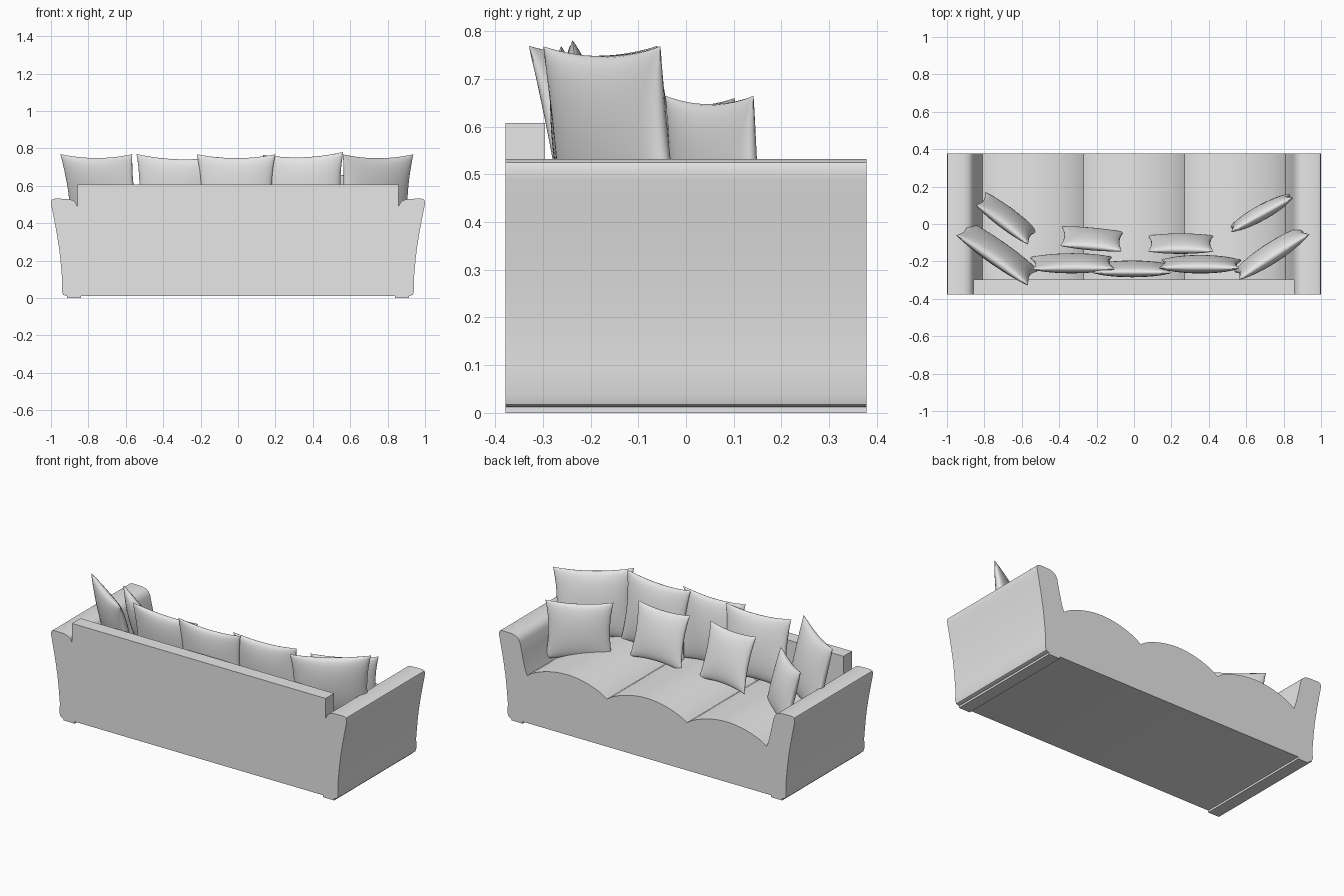
import bpy, bmesh, math
from mathutils import Matrix, Vector

if "Cube" in bpy.data.objects:
    bpy.data.objects.remove(bpy.data.objects["Cube"], do_unlink=True)

# One plain fabric colour
fabric = bpy.data.materials.new("light_grey_fabric")
fabric.use_nodes = True
GREY = (0.8, 0.8, 0.8, 1.0)
fabric.diffuse_color = GREY
fabric.node_tree.nodes["Principled BSDF"].inputs["Base Color"].default_value = GREY

DEPTH = 0.378  # half depth of the sofa


def finish(name, bm, angle=30):
    bmesh.ops.recalc_face_normals(bm, faces=bm.faces)
    mesh = bpy.data.meshes.new(name)
    bm.to_mesh(mesh)
    bm.free()
    mesh.materials.append(fabric)
    ob = bpy.data.objects.new(name, mesh)
    bpy.context.collection.objects.link(ob)
    bpy.ops.object.select_all(action='DESELECT')
    ob.select_set(True)
    bpy.context.view_layer.objects.active = ob
    bpy.ops.object.shade_smooth_by_angle(angle=math.radians(angle))
    return ob


def box(name, x0, x1, y0, y1, z0, z1):
    bm = bmesh.new()
    bmesh.ops.create_cube(bm, size=1)
    for v in bm.verts:
        v.co = Vector(((x0 + x1) / 2 + v.co.x * (x1 - x0),
                       (y0 + y1) / 2 + v.co.y * (y1 - y0),
                       (z0 + z1) / 2 + v.co.z * (z1 - z0)))
    return finish(name, bm)


def pillow(name, centre, w, h, thick, yaw, lean, roll=0, n=20, pinch=0.1):
    """Square cushion with pointed corners, hollow sides and a seam around the rim."""
    bm = bmesh.new()
    for side in (-1, 1):
        rows = []
        for j in range(n + 1):
            row = []
            for i in range(n + 1):
                # cosine spacing gives finer rings near the seam
                u = -math.cos(math.pi * i / n)
                v = -math.cos(math.pi * j / n)
                bulge = max(0.0, (1 - u * u) * (1 - v * v)) ** 0.45
                row.append(bm.verts.new((
                    w / 2 * u * (1 - pinch * (1 - v * v)),
                    side * thick / 2 * bulge,
                    h / 2 * v * (1 - pinch * (1 - u * u)))))
            rows.append(row)
        for j in range(n):
            for i in range(n):
                bm.faces.new((rows[j][i], rows[j][i + 1], rows[j + 1][i + 1], rows[j + 1][i]))
    bmesh.ops.remove_doubles(bm, verts=bm.verts, dist=1e-5)
    turn = (Matrix.Translation(centre)
            @ Matrix.Rotation(math.radians(yaw), 4, 'Z')
            @ Matrix.Rotation(math.radians(lean), 4, 'X')
            @ Matrix.Rotation(math.radians(roll), 4, 'Y'))
    bm.transform(turn)
    return finish(name, bm, 50)


# Body: arms and three rounded seats as one profile pulled through the depth
arm = [(0.92, 0.012), (0.935, 0.018), (0.942, 0.04), (0.94, 0.10), (0.949, 0.20),
       (0.957, 0.27), (0.97, 0.35), (0.985, 0.43), (0.997, 0.49), (1.0, 0.51),
       (0.996, 0.525), (0.98, 0.532), (0.91, 0.53), (0.885, 0.524), (0.868, 0.51),
       (0.858, 0.49), (0.845, 0.43), (0.825, 0.345), (0.81, 0.302)]
seats = []
STEPS = 16
for k in range(3):
    for i in range(STEPS + 1):
        if (k, i) == (0, 0) or (k, i) == (2, STEPS) or (k < 2 and i == STEPS):
            continue
        t = i / STEPS
        seats.append((0.81 - 0.54 * (k + t), 0.302 + 0.078 * math.sin(math.pi * t) ** 0.75))
profile = arm + seats + [(-x, z) for x, z in reversed(arm)]
bm = bmesh.new()
face = bm.faces.new([bm.verts.new((x, -DEPTH, z)) for x, z in profile])
ext = bmesh.ops.extrude_face_region(bm, geom=[face], use_keep_orig=True)
bmesh.ops.translate(bm, vec=(0, 2 * DEPTH, 0),
                    verts=[g for g in ext["geom"] if isinstance(g, bmesh.types.BMVert)])
finish("sofa_body", bm)

# Back rest and the two long feet
box("back_rest", -0.857, 0.857, -DEPTH, -0.296, 0.25, 0.608)
for side, label in ((1, "left"), (-1, "right")):
    xs = sorted((side * 0.84, side * 0.915))
    box(label + "_foot", xs[0], xs[1], -DEPTH, DEPTH, 0.0, 0.02)

# Large cushions against the back and arms
pillow("back_cushion_left", (0.735, -0.155, 0.56), 0.45, 0.42, 0.10, 33, 7)
pillow("back_cushion_mid_left", (0.355, -0.215, 0.565), 0.43, 0.42, 0.09, 0, 6, -2)
pillow("back_cushion_centre", (-0.01, -0.24, 0.56), 0.42, 0.42, 0.08, 0, 6)
pillow("back_cushion_mid_right", (-0.33, -0.21, 0.56), 0.44, 0.41, 0.09, 0, 9, 2)
pillow("back_cushion_right", (-0.73, -0.155, 0.56), 0.47, 0.43, 0.10, -35, 13)

# Small cushions in front
pillow("small_cushion_left", (0.68, 0.06, 0.49), 0.38, 0.35, 0.08, 29, 4)
pillow("small_cushion_mid_left", (0.25, -0.105, 0.51), 0.35, 0.32, 0.08, 0, 15)
pillow("small_cushion_mid_right", (-0.225, -0.08, 0.515), 0.33, 0.33, 0.08, -5, 18)
pillow("small_cushion_right", (-0.68, 0.03, 0.49), 0.35, 0.35, 0.09, -37, 14)
